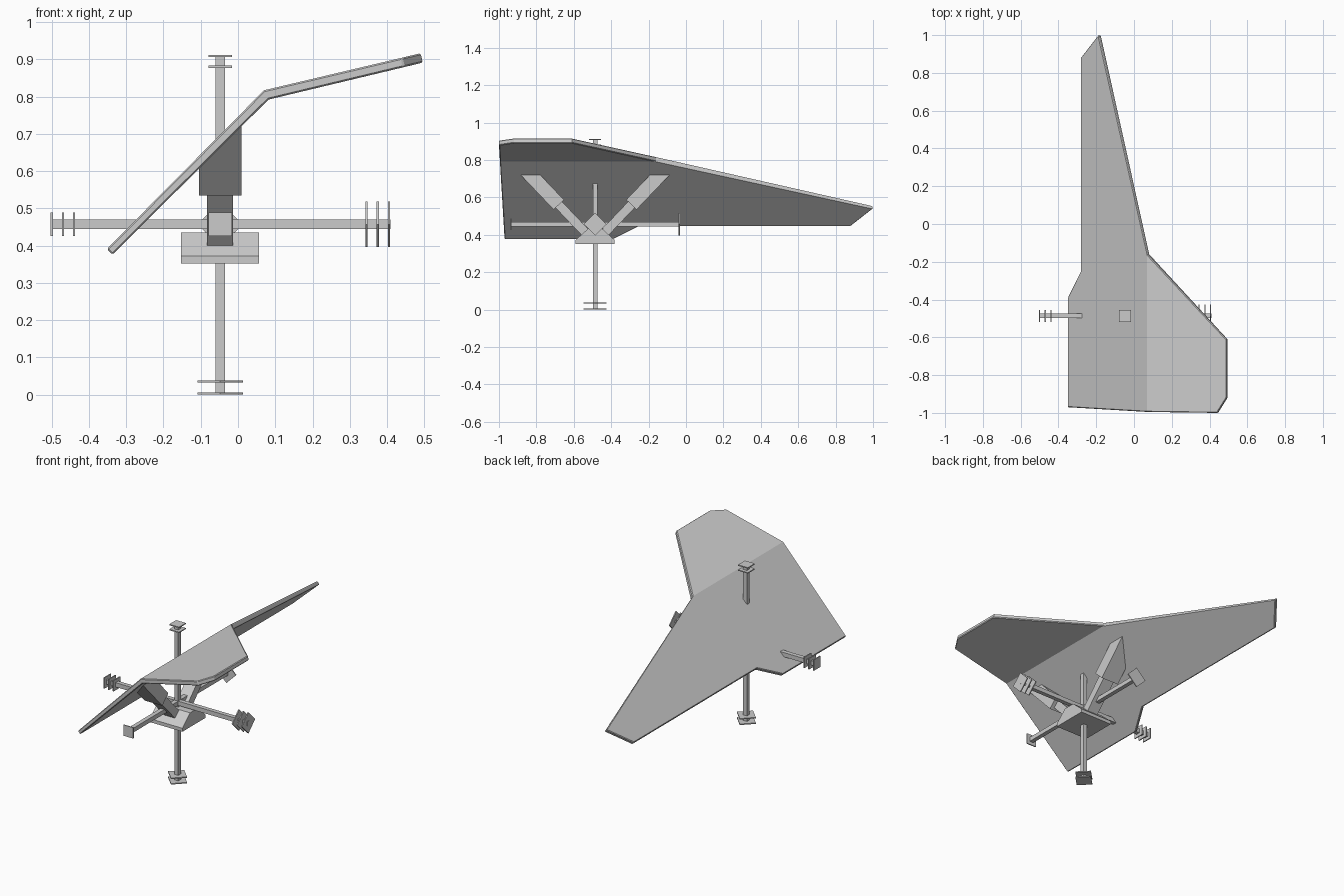
import bpy, bmesh
from mathutils import Vector, Matrix
from math import pi

if "Cube" in bpy.data.objects:
    bpy.data.objects.remove(bpy.data.objects["Cube"])

grey = bpy.data.materials.new("light_grey")
grey.diffuse_color = (0.6, 0.6, 0.6, 1)
grey.use_nodes = True
grey.node_tree.nodes["Principled BSDF"].inputs["Base Color"].default_value = grey.diffuse_color
CX, CY, CZ = -0.048, -0.486, 0.457   # centre of the antenna cross


def finish(name, bm):
    bmesh.ops.recalc_face_normals(bm, faces=bm.faces)
    me = bpy.data.meshes.new(name)
    bm.to_mesh(me)
    bm.free()
    me.materials.append(grey)
    ob = bpy.data.objects.new(name, me)
    bpy.context.collection.objects.link(ob)
    return ob


def box(name, centre, size, spin=None):
    bm = bmesh.new()
    m = Matrix.Translation(centre)
    if spin:
        m = m @ Matrix.Rotation(pi / 4, 4, spin)
    bmesh.ops.create_cube(bm, size=1, matrix=m @ Matrix.Diagonal((*size, 1)))
    return finish(name, bm)


def loft(name, a, b):
    """Closed solid between two matching outlines."""
    bm = bmesh.new()
    va, vb = [bm.verts.new(p) for p in a], [bm.verts.new(p) for p in b]
    bm.faces.new(va)
    bm.faces.new(vb[::-1])
    for i in range(len(a)):
        j = (i + 1) % len(a)
        bm.faces.new((va[i], va[j], vb[j], vb[i]))
    return finish(name, bm)


# Folded wing plate: steep left panel, shallow right panel, shared fold line
FX, FZ = 0.07, 0.817
left = [(FX, -0.16), (-0.19, 1.0), (-0.283, 0.88), (-0.283, -0.25),
        (-0.352, -0.39), (-0.352, -0.97), (FX, -0.995)]
right = [(0.44, -1.0), (0.49, -0.92), (0.49, -0.61)]
bm = bmesh.new()


def top_bottom(x, y):
    if x == FX:
        z, off = FZ, (0.012, 0, -0.025)
    elif x < FX:
        z, off = FZ + (x - FX) * 1.01, (0.015, 0, -0.015)
    else:
        z, off = FZ + (x - FX) * 0.236, (0.006, 0, -0.025)
    p = Vector((x, y, z))
    return bm.verts.new(p), bm.verts.new(p + Vector(off))


L = [top_bottom(*p) for p in left]
R = [L[-1]] + [top_bottom(*p) for p in right] + [L[0]]
for loop in (L, R):
    bm.faces.new([v[0] for v in loop])
    bm.faces.new([v[1] for v in loop][::-1])
    for a, b in zip(loop, loop[1:]):
        bm.faces.new((a[0], a[1], b[1], b[0]))
wing = finish("wing_plate", bm)
bev = wing.modifiers.new("edge", "BEVEL")
bev.width, bev.segments, bev.angle_limit = 0.004, 1, 0.9

# Square bars of the antenna cross
B = 0.025
box("vertical_post", (CX, CY, 0.456), (B, B, 0.91))
box("cross_bar", (-0.045, CY, CZ), (0.908, B, B))
box("long_bar", (CX, -0.486, CZ), (B, 0.9, B))


# Small square plates and large diamond plates on the bar ends
def plate(name, axis, pos, big):
    c, s = [CX, CY, CZ], [0.086 if big else 0.063] * 3
    k = "XYZ".index(axis)
    c[k], s[k] = pos, 0.006
    box(name, c, s, axis if big else None)


for axis, positions, big in (("Z", (0.003, 0.035), True), ("Z", (0.88, 0.909), False),
                             ("X", (-0.5, -0.47, -0.44), False),
                             ("X", (0.345, 0.375, 0.405), True),
                             ("Y", (-0.936,), False), ("Y", (-0.036,), True)):
    for n, pos in enumerate(positions):
        plate(f"end_plate_{axis.lower()}_{'large' if big else 'small'}_{n}", axis, pos, big)

# Base: thin slab with a ridge block on top
box("base_slab", (CX, CY, 0.362), (0.21, 0.21, 0.02))
ridge = [(-0.105, 0.372), (-0.035, 0.435), (0.035, 0.435), (0.105, 0.372)]
loft("base_block", *[[(x, CY + y, z) for y, z in ridge] for x in (CX - 0.105, CX + 0.105)])

# Diagonal struts, mirrored front and back; thick sleeves end inside the wing
for s, side in ((-1, "front"), (1, "back")):
    along = Vector((0, s * 0.69, 0.724))
    across = Vector((0, -s * 0.724, 0.69))
    joint = Vector((CX, CY + s * 0.194, 0.561))

    def ring(p, hx, hw):
        return [p + Vector((i * hx, 0, 0)) + across * j * hw
                for i, j in ((-1, -1), (1, -1), (1, 1), (-1, 1))]

    loft(f"{side}_strut", ring(joint - along * 0.25, 0.035, 0.024),
         ring(joint + along * 0.01, 0.035, 0.024))
    low = ring(joint, 0.057, 0.038)
    high = [p + along * ((p.x + 0.716 - p.z) / along.z) for p in low]
    loft(f"{side}_sleeve", low, high)
